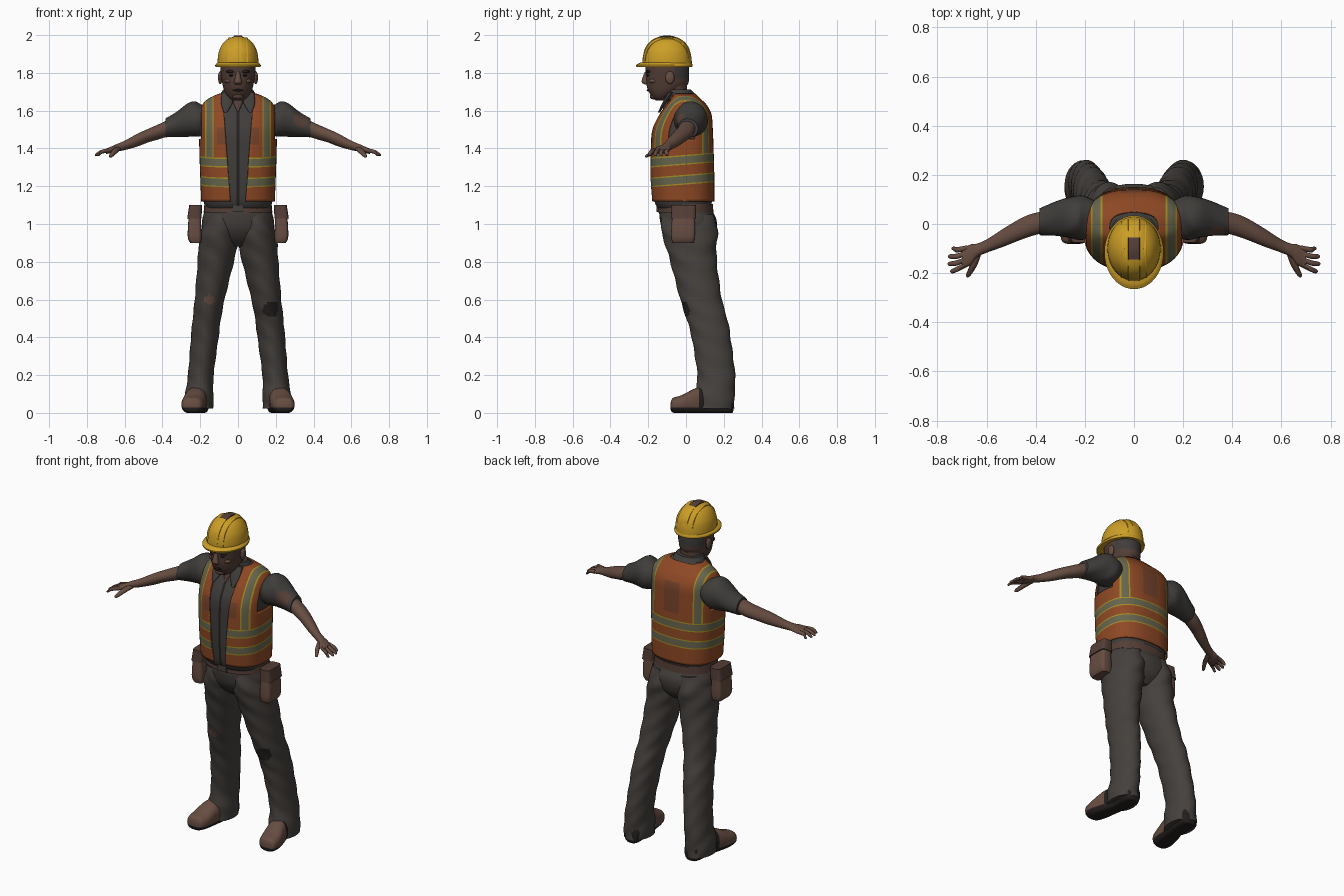
import bpy, bmesh
from math import sin, cos, pi, copysign
from mathutils import Matrix, Vector

if "Cube" in bpy.data.objects:
    bpy.data.objects.remove(bpy.data.objects["Cube"], do_unlink=True)

COLOURS = {
    "trouser_grey": (.060, .052, .046), "shirt_grey": (.051, .047, .043),
    "warm_brown": (.135, .074, .054), "dark_brown": (.088, .048, .037),
    "orange_cloth": (.27, .066, .018), "worn_orange": (.18, .056, .024),
    "reflective_tape": (.135, .13, .075), "yellow_trim": (.36, .27, .018),
    "helmet_yellow": (.61, .345, .02), "near_black": (.017, .014, .013),
}
MATS = {}
for label, rgb in COLOURS.items():
    m = bpy.data.materials.new(label)
    m.use_nodes = True
    m.diffuse_color = (*rgb, 1)
    shader = m.node_tree.nodes["Principled BSDF"]
    shader.inputs["Base Color"].default_value = (*rgb, 1)
    shader.inputs["Roughness"].default_value = .9
    MATS[label] = m


def spline(secs, n):
    """Catmull-Rom interpolation of cross-sections."""
    out = []
    for i in range(len(secs) - 1):
        quad = (secs[max(i - 1, 0)], secs[i], secs[i + 1], secs[min(i + 2, len(secs) - 1)])
        for k in range(n):
            t = k / n
            out.append([.5 * (2*b + (c - a)*t + (2*a - 5*b + 4*c - d)*t*t + (3*b - a - 3*c + d)*t**3)
                        for a, b, c, d in zip(*quad)])
    return out + [list(secs[-1])]


def loft(secs, axis="z", seg=28, n=5, power=2, fold=0):
    """Skin sections (x, y, z, half size, half size) set across an axis."""
    bm = bmesh.new()
    rings = []
    for x, y, z, a, b in spline(secs, n):
        ring = []
        for i in range(seg):
            c, s = cos(2 * pi * i / seg), sin(2 * pi * i / seg)
            k = 1 + fold * sin(60 * (z + abs(x)) + 4 * c + 2 * s)
            u = k * a * copysign(abs(c) ** (2 / power), c)
            v = k * b * copysign(abs(s) ** (2 / power), s)
            off = {"z": (u, v, 0), "x": (0, u, v), "y": (u, 0, v)}[axis]
            ring.append(bm.verts.new(Vector((x, y, z)) + Vector(off)))
        rings.append(ring)
    for r, q in zip(rings, rings[1:]):
        for i in range(seg):
            j = (i + 1) % seg
            bm.faces.new((r[i], r[j], q[j], q[i]))
    bm.faces.new(rings[0])
    bm.faces.new(rings[-1])
    bmesh.ops.recalc_face_normals(bm, faces=bm.faces[:])
    return bm


def cut(bm, co, no):
    bmesh.ops.bisect_plane(bm, geom=bm.verts[:] + bm.edges[:] + bm.faces[:],
                           plane_co=co, plane_no=no)


def finish(bm, name, mats, rule=None):
    """Turn a bmesh into a shaded object, colouring faces by rule(centre)."""
    if rule:
        for f in bm.faces:
            f.material_index = rule(f.calc_center_median())
    me = bpy.data.meshes.new(name)
    bm.to_mesh(me)
    bm.free()
    for label in mats.split():
        me.materials.append(MATS[label])
    ob = bpy.data.objects.new(name, me)
    bpy.context.collection.objects.link(ob)
    bpy.ops.object.select_all(action="DESELECT")
    ob.select_set(True)
    bpy.context.view_layer.objects.active = ob
    bpy.ops.object.shade_smooth_by_angle(angle=.7)
    return ob


def blob(name, mat, pos, size):
    bm = bmesh.new()
    bmesh.ops.create_uvsphere(bm, u_segments=16, v_segments=10, radius=1,
                              matrix=Matrix.Translation(pos) @ Matrix.Diagonal((*size, 1)))
    return finish(bm, name, mat)


def flip(secs, s):
    return [(x * s, *rest) for x, *rest in secs]


# Torso: shirt with a dark button strip
torso = [(0, -.015, 1.12, .195, .165), (0, -.02, 1.25, .2, .17), (0, -.022, 1.4, .205, .168),
         (0, -.02, 1.5, .205, .162), (0, -.005, 1.58, .202, .14), (0, 0, 1.63, .19, .11),
         (0, -.005, 1.665, .155, .08), (0, -.015, 1.69, .1, .065)]
under = [(0, -.005, 1.07, .16, .13)] + [(x, y, z, a - .013, b - .013) for x, y, z, a, b in torso]
shirt = loft(under, seg=48, power=2.5)
for x in (-.007, .007):
    cut(shirt, (x, 0, 0), (1, 0, 0))
finish(shirt, "shirt", "shirt_grey near_black", lambda c: int(abs(c.x) < .007 and c.y < -.05))

# Safety vest: open front, armholes and taped bands
vest = loft(torso, seg=64, n=6, power=2.5)
bmesh.ops.delete(vest, geom=[f for f in vest.faces if len(f.verts) > 4], context="FACES")
BANDS, SLOPE = (1.235, 1.34), .08
for mid in BANDS:
    for d in (-.026, -.019, .019, .026):
        cut(vest, (0, 0, mid + d), (0, -SLOPE, 1))
for s in (-1, 1):
    for x in (.05, .11, .129, .136, .168, .175, .195):
        cut(vest, (x * s, 0, 0), (1, 0, 0))
    cut(vest, (.04 * s, 0, 1.12), (s, 0, -.075))
for z in (1.42, 1.45, 1.51, 1.6):
    cut(vest, (0, 0, z), (0, 0, 1))


def open_area(c):
    front = c.y < -.02 and abs(c.x) < .04 + .075 * (c.z - 1.12)
    return front or (abs(c.x) > .195 and c.z > 1.45)


def vest_colour(c):
    h = c.z - SLOPE * c.y
    for mid in BANDS:
        if abs(h - mid) < .026:
            return 1 if abs(h - mid) < .019 else 2
    if h > BANDS[1] and .129 < abs(c.x) < .175:
        return 1 if .136 < abs(c.x) < .168 else 2
    back_patch = c.y > 0 and abs(c.x) < .05 and 1.42 < c.z < 1.6
    chest_patch = c.y < 0 and abs(c.x) < .11 and 1.42 < c.z < 1.51
    return 3 if back_patch or chest_patch else 0


bmesh.ops.delete(vest, geom=[f for f in vest.faces if open_area(f.calc_center_median())], context="FACES")
ob = finish(vest, "safety_vest", "orange_cloth reflective_tape yellow_trim worn_orange", vest_colour)
shell = ob.modifiers.new("thickness", "SOLIDIFY")
shell.thickness = .008
shell.offset = -1

# Hips, belt and buckle
finish(loft([(0, .03, .88, .08, .07), (0, .025, .92, .15, .115), (0, .018, .97, .187, .142),
             (0, .012, 1.02, .19, .15), (0, 0, 1.07, .177, .142), (0, -.003, 1.13, .165, .135)],
            seg=40, power=2.2), "trouser_hips", "trouser_grey")
finish(loft([(0, -.002, 1.06, .182, .147), (0, -.003, 1.105, .178, .146)], seg=40, n=1, power=2.3),
       "belt", "dark_brown")
finish(loft([(0, -.15, 1.064, .03, .007), (0, -.15, 1.102, .03, .007)], n=1, power=6), "buckle", "trouser_grey")

# Limbs and gear on each side
LEG = [(.088, .01, 1.05, .082, .135), (.097, .018, .97, .097, .15), (.104, .025, .9, .104, .138),
       (.118, .04, .8, .096, .123), (.15, .08, .6, .079, .11), (.165, .11, .5, .075, .108),
       (.176, .133, .4, .073, .103), (.197, .16, .2, .068, .1), (.205, .152, .1, .075, .105),
       (.207, .152, .022, .077, .104)]
BOOT = [(.245, -.082, .035, .02, .015), (.243, -.07, .04, .05, .038), (.237, -.02, .045, .062, .05),
        (.225, .05, .06, .058, .07), (.21, .12, .065, .052, .075), (.205, .2, .06, .055, .07),
        (.203, .24, .05, .045, .055), (.202, .252, .045, .02, .03)]
SLEEVE = [(.13, .02, 1.555, .06, .06), (.195, .025, 1.55, .085, .083), (.23, .027, 1.555, .09, .093),
          (.27, .025, 1.55, .082, .088), (.33, .02, 1.526, .066, .064), (.385, .01, 1.507, .055, .05)]
FOREARM = [(.36, .01, 1.512, .044, .044), (.42, -.005, 1.488, .045, .04), (.47, -.025, 1.47, .043, .036),
           (.53, -.055, 1.445, .037, .034), (.6, -.09, 1.416, .027, .025), (.64, -.108, 1.404, .028, .02),
           (.665, -.125, 1.395, .042, .018), (.7, -.142, 1.384, .04, .014)]
FINGERS = {"index": (-.176, .748, -.192), "middle": (-.154, .758, -.162),
           "ring": (-.13, .757, -.132), "little": (-.11, .742, -.1)}
POUCH = [(.225, -.015, .9, .028, .055), (.23, -.015, .94, .037, .064), (.228, -.012, 1.08, .03, .06)]
FLAP = [(.231, -.013, 1.03, .038, .067), (.224, -.012, 1.1, .034, .064)]
LAPEL = [(.058, -.08, 1.695, .028, .014), (.06, -.116, 1.64, .03, .01), (.066, -.143, 1.59, .008, .006)]
STAIN = Vector((.33, -.035, 1.55))

for s, side in ((1, "left_"), (-1, "right_")):
    leg = loft(flip(LEG, s), seg=48, n=10, fold=.02)
    hole = Vector((.175, 0, .55)) if s > 0 else Vector((-.15, -.028, .6))
    finish(leg, side + "trouser_leg", "trouser_grey " + ("near_black" if s > 0 else "warm_brown"),
           lambda c: int((c - hole).length < (.044 if s > 0 else .028)))

    boot = loft(flip(BOOT, s), "y", power=2.5)
    for v in boot.verts:
        v.co.z = max(v.co.z, 0)
    cut(boot, (0, 0, .028), (0, 0, 1))
    cut(boot, (0, .07, 0), (0, 1, 0))
    finish(boot, side + "boot", "warm_brown near_black", lambda c: int(c.z < .028 or c.y > .07))

    finish(loft(flip(SLEEVE, s), "x", n=7, fold=.025), side + "sleeve", "shirt_grey dark_brown",
           lambda c: int((c - STAIN).length < .04))
    finish(loft(flip(FOREARM, s), "x"), side + "forearm_and_palm", "warm_brown")
    for finger, (y0, x1, y1) in FINGERS.items():
        path = [(.68, y0 + .012, 1.39, .011, .011), (.72, (y0 + y1) / 2, 1.383, .011, .011),
                (x1 - .008, y1, 1.368, .009, .009), (x1, y1, 1.365, .003, .003)]
        finish(loft(flip(path, s), "x", seg=10, n=3), side + finger + "_finger", "warm_brown")
    thumb = [(.635, -.11, 1.4, .018, .014), (.652, -.165, 1.384, .015, .013),
             (.672, -.205, 1.362, .011, .01), (.677, -.217, 1.358, .003, .003)]
    finish(loft(flip(thumb, s), "y", seg=10, n=3), side + "thumb", "warm_brown")

    finish(loft(flip(POUCH, s), power=5, n=3), side + "tool_pouch", "warm_brown")
    finish(loft(flip(FLAP, s), power=5, n=2), side + "pouch_flap", "dark_brown")
    finish(loft(flip(LAPEL, s), seg=16), side + "collar_point", "shirt_grey")

    # Face details in pairs
    blob(side + "ear", "warm_brown", (.094 * s, -.085, 1.775), (.012, .024, .034))
    blob(side + "brow", "near_black", (.037 * s, -.199, 1.807), (.026, .014, .008))
    blob(side + "eye", "near_black", (.034 * s, -.2, 1.787), (.015, .009, .006))
    blob(side + "cheek", "warm_brown", (.046 * s, -.172, 1.757), (.025, .024, .014))

# Neck, collar and head
finish(loft([(0, -.01, 1.62, .075, .065), (0, -.05, 1.69, .066, .06), (0, -.062, 1.77, .068, .068)]),
       "neck", "dark_brown")
finish(loft([(0, -.082, 1.68, .035, .012), (0, -.102, 1.635, .022, .012), (0, -.122, 1.595, .004, .005)], seg=14),
       "open_neckline", "dark_brown")
finish(loft([(0, -.018, 1.66, .115, .085), (0, -.03, 1.69, .092, .076), (0, -.04, 1.712, .08, .066)]),
       "collar", "shirt_grey")
head = loft([(0, -.14, 1.655, .028, .022), (0, -.132, 1.67, .05, .045), (0, -.115, 1.7, .07, .082),
             (0, -.1, 1.74, .082, .11), (0, -.098, 1.79, .09, .114), (0, -.1, 1.83, .093, .115),
             (0, -.1, 1.88, .09, .11)], seg=36)
finish(head, "head", "dark_brown shirt_grey", lambda c: int(c.y > -.065 and c.z > 1.765))
finish(loft([(0, -.208, 1.805, .01, .01), (0, -.215, 1.775, .015, .015), (0, -.216, 1.75, .021, .018),
             (0, -.205, 1.738, .014, .01)], seg=16), "nose", "warm_brown")
blob("mouth", "near_black", (0, -.2, 1.708), (.028, .008, .006))
blob("chin", "dark_brown", (0, -.17, 1.675), (.03, .022, .016))

# Hard hat: dome, brim and raised ribs
finish(loft([(0, -.1, 1.84, .108, .131), (0, -.1, 1.88, .107, .129), (0, -.1, 1.92, .099, .119),
             (0, -.1, 1.96, .077, .094), (0, -.1, 1.984, .046, .058), (0, -.1, 1.993, .008, .01)], seg=40),
       "helmet_dome", "helmet_yellow")
finish(loft([(0, -.115, 1.832, .119, .147), (0, -.115, 1.842, .121, .15), (0, -.108, 1.854, .109, .136)],
            seg=40, n=2), "helmet_brim", "helmet_yellow")
RIB = [(-.229, 1.87), (-.214, 1.927), (-.172, 1.97), (-.1, 1.99), (-.028, 1.97), (.014, 1.927), (.024, 1.88)]
for name, x, drop, w in (("centre", 0, 0, .024), ("left", .045, .012, .008), ("right", -.045, .012, .008)):
    rib = loft([(x, -.1 + (y + .1) * (1 - drop * 7), z - drop, w, .009) for y, z in RIB], "y", seg=16, power=4)
    finish(rib, name + "_helmet_rib", "helmet_yellow dark_brown",
           lambda c: int(x == 0 and -.14 < c.y < -.06))
